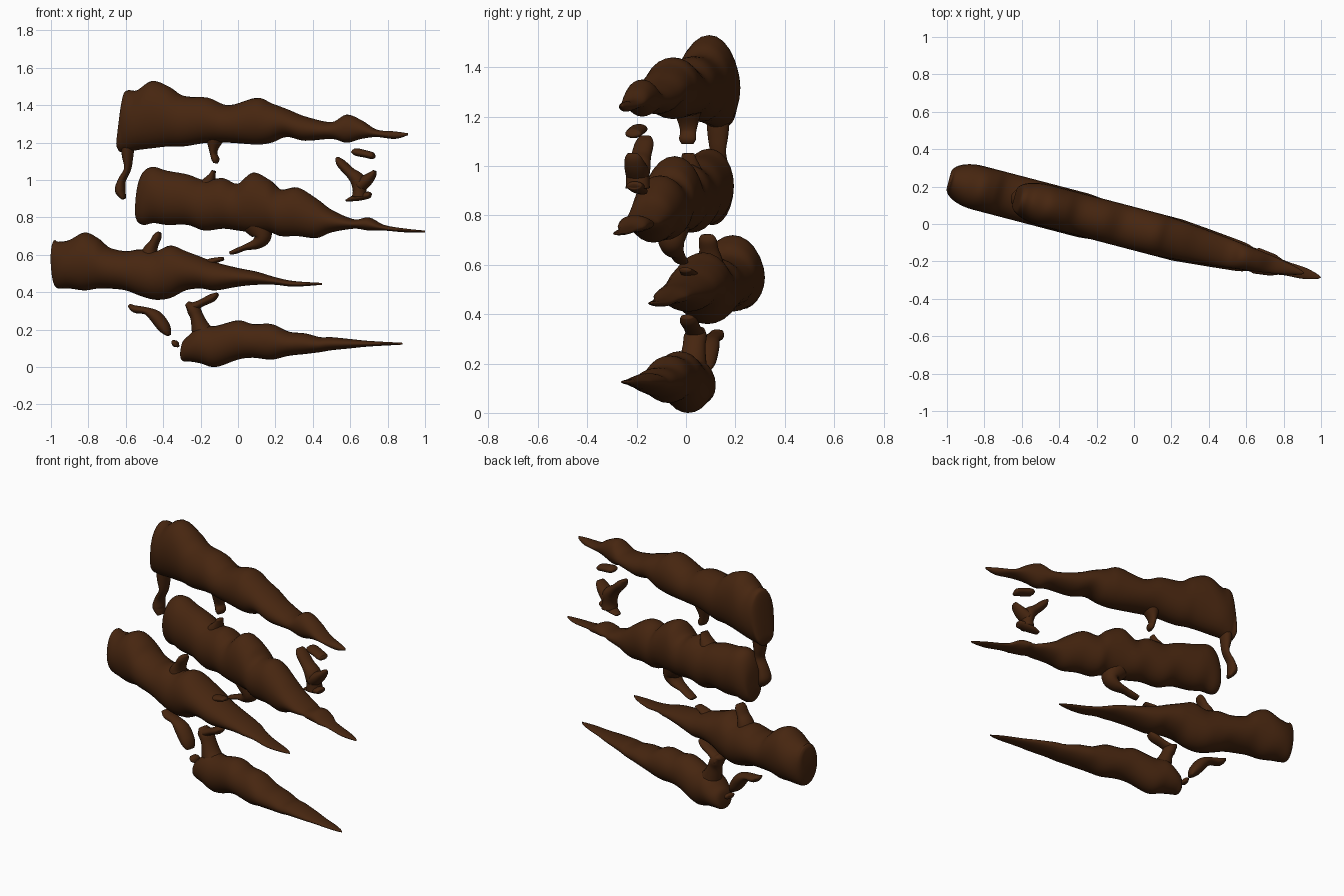
import bpy
import bmesh
import math
from mathutils import Vector

# Remove the default cube only
default_cube = bpy.data.objects.get("Cube")
if default_cube:
    bpy.data.objects.remove(default_cube, do_unlink=True)

# Single dark brown material
brown = bpy.data.materials.new("dark_brown")
brown.use_nodes = True
colour = (0.062, 0.019, 0.005, 1)
brown.diffuse_color = colour
shader = next(node for node in brown.node_tree.nodes if node.type == "BSDF_PRINCIPLED")
shader.inputs["Base Color"].default_value = colour
shader.inputs["Roughness"].default_value = 0.8

# All parts lie in one upright plane that slants backwards to the right
SLOPE, OFFSET = -0.262, -0.025
SIDES, STEPS = 24, 5
plane_normal = Vector((-SLOPE, 1, 0)).normalized()


def on_plane(x, z):
    return Vector((x, OFFSET + SLOPE * x, z))


def smooth_path(points):
    """Catmull-Rom curve through the control points."""
    path = []
    last = len(points) - 1
    for i in range(last):
        before, start = points[max(i - 1, 0)], points[i]
        end, after = points[i + 1], points[min(i + 2, last)]
        for step in range(STEPS):
            t = step / STEPS
            slope_in, slope_out = (end - before) / 2, (after - start) / 2
            blend = t * t * (3 - 2 * t)
            path.append(start.lerp(end, blend)
                        + slope_in * (t * (1 - t) ** 2)
                        - slope_out * (t * t * (1 - t)))
    path.append(points[last])
    return path


def sweep(name, path, depth_of, upright):
    """Skin elliptical rings along a path of (x, z, radius)."""
    bm = bmesh.new()
    rings = []
    for i, point in enumerate(path):
        x, z, radius = point
        radius = max(radius, 0.002)
        ahead = path[min(i + 1, len(path) - 1)]
        behind = path[max(i - 1, 0)]
        along = on_plane(ahead.x, ahead.y) - on_plane(behind.x, behind.y)
        across = Vector((0, 0, 1)) if upright else along.cross(plane_normal).normalized()
        depth = depth_of(x, radius)
        ring = []
        for side in range(SIDES):
            angle = math.tau * side / SIDES
            ring.append(bm.verts.new(on_plane(x, z)
                                     + across * (radius * math.cos(angle))
                                     + plane_normal * (depth * math.sin(angle))))
        rings.append(ring)
    for ring, following in zip(rings, rings[1:]):
        for side in range(SIDES):
            other = (side + 1) % SIDES
            bm.faces.new((ring[side], ring[other], following[other], following[side]))
    bm.faces.new(rings[0])
    bm.faces.new(rings[-1])
    bmesh.ops.recalc_face_normals(bm, faces=bm.faces)
    for face in bm.faces:
        face.smooth = True
    mesh = bpy.data.meshes.new(name)
    bm.to_mesh(mesh)
    bm.free()
    mesh.materials.append(brown)
    part = bpy.data.objects.new(name, mesh)
    bpy.context.collection.objects.link(part)


def drip_depth(x, radius):
    """Thin runs are proportionally deeper than thick ones."""
    return 0.25 * math.sqrt(radius)


def streak(name, base, thickness, outline):
    """Tapered gouge from (x, lower edge, upper edge) in hundredths above base."""
    points = [Vector((x, base + (low + high) / 2, (high - low) / 2)) / 100
              for x, low, high in outline]
    left, right = points[0].x, points[-1].x

    def streak_depth(x, radius):
        # Rounded blunt end, full middle, long taper to the tip
        t = min(max((x - left) / (right - left), 0), 1)
        blunt = min(t / 0.11, 1)
        rise = 0.35 + 0.65 * math.sqrt(1 - (1 - blunt) ** 2)
        fall = min((1 - t) * 2, 1) ** 0.6
        return min(thickness * rise * fall, radius * 2.2 + 0.01)

    sweep(name, smooth_path(points), streak_depth, upright=True)


def drip(name, x, z, outline):
    """Runny blob from (x, z, radius) in hundredths around an origin."""
    points = [Vector((x + dx, z + dz, radius)) / 100 for dx, dz, radius in outline]
    sweep(name, smooth_path(points), drip_depth, upright=False)


# Four long tapered streaks
streak("top_streak", 100, 0.113, [
    (-64, 17, 21), (-63, 15, 30), (-61, 15, 45), (-59, 15, 48), (-54, 16, 48),
    (-46, 17, 53), (-37, 18, 50), (-29, 18, 45), (-16, 20, 44), (-5, 20, 40),
    (10, 19, 44), (18, 20, 41), (26, 23, 38), (36, 21, 34), (50, 22, 31),
    (58, 20, 35), (66, 22, 32), (74, 23, 27), (84, 22, 26), (91, 24, 25)])
streak("upper_middle_streak", 70, 0.113, [
    (-54, 9, 16), (-53, 7, 28), (-50, 6, 35), (-45, 7, 37), (-38, 6, 35),
    (-27, 6, 33), (-18, 3, 30), (-8, 4, 31), (0, 3, 28), (8, 2, 34),
    (17, 2, 30), (23, 0, 25), (32, 0, 26), (42, -1, 20), (50, 2, 14),
    (62, 4, 9), (70, 3, 10), (78, 3, 6), (90, 2, 4), (100, 2, 3)])
streak("lower_middle_streak", 40, 0.12, [
    (-99, 10, 26), (-98, 4, 28), (-96, 2, 27), (-90, 2, 28), (-82, 1, 32),
    (-75, 2, 29), (-69, 2, 24), (-60, 1, 22), (-52, -2, 23), (-44, -4, 22),
    (-36, -3, 25), (-28, 1, 22), (-20, 2, 19), (-12, 1, 16), (0, 3, 13),
    (10, 4, 11), (20, 4, 8), (30, 3, 6), (45, 4, 5)])
streak("bottom_streak", 0, 0.095, [
    (-30, 4, 9), (-29, 3, 14), (-26, 3, 17), (-20, 2, 22), (-12, 0, 22),
    (0, 4, 25), (8, 5, 23), (18, 4, 23), (27, 6, 19), (36, 7, 18),
    (44, 8, 16), (50, 9, 16), (60, 10, 15), (70, 11, 14), (88, 12, 13)])

# Drips hanging from and rising out of the streaks
drip("long_end_drip", -60, 90, [
    (1, 32, 4), (1, 23, 3), (1, 16, 1.8), (-2, 10, 2), (-3, 5, 2.8), (-2, 2, 2), (-1, 0, 1)])
drip("short_centre_drip", -12, 110, [
    (0, 14, 6), (-1, 8, 3), (-1, 4, 1.8), (0, 1, 2), (0, -1, 1)])
drip("upper_nub", -14, 100, [(-3, -4, 5), (0, 2, 2), (1, 5, 1)])
drip("curled_drip", 10, 65, [
    (0, 12, 8), (3, 5, 5), (0, 1, 3), (-6, -1, 1.6), (-11, -3, 1.4), (-14, -4, 1)])
drip("side_nub", -45, 65, [(-3, -9, 6), (-2, -3, 4), (0, 1, 2.6), (2, 5, 2.2), (3, 7, 1)])
drip("small_nub", -15, 55, [(-6, -3, 3), (0, 1, 2), (7, 3, 1)])
drip("rising_stem", -20, 25, [
    (3, -11, 8), (0, -4, 5), (-2, 2, 3.5), (-4, 6, 3.5), (-7, 9, 1.5)])
drip("stem_branch", -20, 35, [(-6, -4, 3), (0, -1, 2), (6, 2, 2.2), (9, 4, 1)])

# Loose splashes between the streaks
drip("left_splash", -45, 28, [
    (-13, 5, 1), (-10, 3, 2), (-4, 2, 2), (1, -1, 3.4), (5, -6, 3.4), (7, -9, 2.4), (8, -11, 1)])
drip("left_speck", -33, 12, [(-2, 2, 0.6), (-1, 1, 1.6), (0, 0, 1.6), (1, -1, 0.6)])
drip("right_dash", 67, 114, [(-6, 1, 0.6), (-4, 1, 2), (1, 0, 2), (5, -1, 1.8), (6, -1, 0.6)])
drip("right_splash", 65, 100, [
    (-12, 12, 0.8), (-10, 9, 2.4), (-5, 4, 2.8), (-1, 0, 4), (0, -5, 3.6), (0, -9, 4)])
drip("right_splash_arm", 65, 100, [(0, -3, 4), (4, 0, 3.2), (7, 3, 2), (8, 5, 0.8)])
drip("right_splash_foot", 65, 91, [(-7, -2, 0.6), (-4, -1, 1.4), (0, 0, 2), (5, 1, 1.8), (6, 1, 0.6)])
